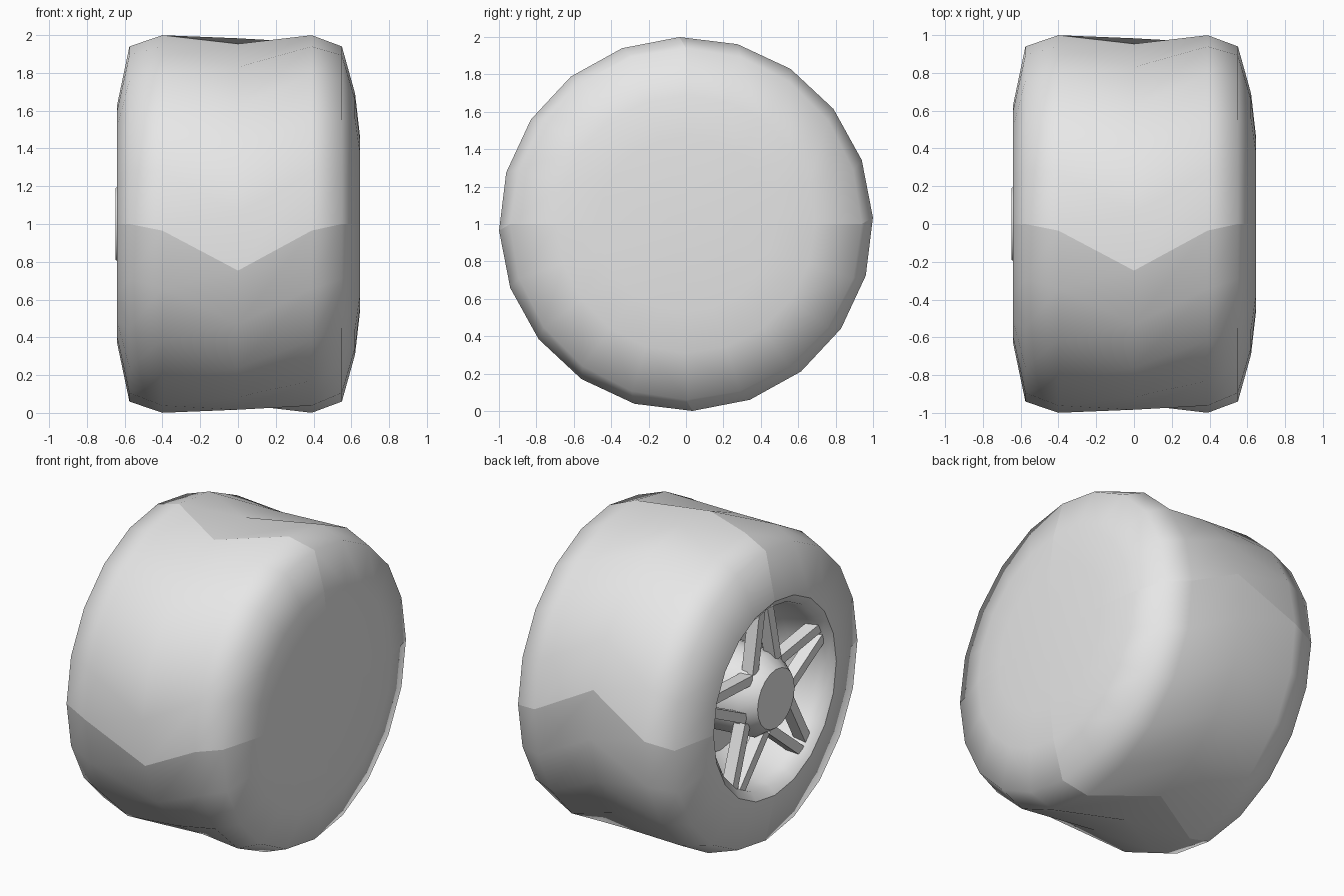
import bpy, bmesh
from math import radians, sin, cos, pi
from mathutils import Vector

cube = bpy.data.objects.get("Cube")
if cube:
    bpy.data.objects.remove(cube, do_unlink=True)

GREY = (0.8, 0.8, 0.8, 1.0)
grey = bpy.data.materials.new("plain_grey")
grey.use_nodes = True
grey.diffuse_color = GREY
bsdf = next(n for n in grey.node_tree.nodes if n.type == 'BSDF_PRINCIPLED')
bsdf.inputs["Base Color"].default_value = GREY


def polar(x, r, angle):
    """Point around the axle; angle 0 faces the front, 90 degrees is up."""
    return Vector((x, -r * cos(angle), 1 + r * sin(angle)))


def finish(name, bm, sharp=None):
    mesh = bpy.data.meshes.new(name)
    bm.to_mesh(mesh)
    bm.free()
    mesh.materials.append(grey)
    if sharp is not None:
        mesh.shade_smooth()
        mesh.set_sharp_from_angle(angle=radians(sharp))
    obj = bpy.data.objects.new(name, mesh)
    bpy.context.collection.objects.link(obj)
    return obj


def revolve(name, rings, steps, start=0.0, span=2 * pi, sharp=180):
    """Lathe (x, radius, twist in degrees) rings about the axle."""
    bm = bmesh.new()
    grid = [[bm.verts.new(polar(x, r, start + span * j / steps - radians(twist)))
             for j in range(steps + 1)] for x, r, twist in rings]
    for a, b in zip(grid, grid[1:]):
        for j in range(steps):
            bm.faces.new((a[j], b[j], b[j + 1], a[j + 1]))
    bmesh.ops.remove_doubles(bm, verts=bm.verts, dist=1e-4)
    return finish(name, bm, sharp)


# Tyre: four separate quarters, with the middle ring twisted round the axle
tyre_rings = [(-0.64, 0.63, 0), (-0.575, 0.94, 0), (-0.4, 1.0, 2),
              (0, 0.985, 14.5), (0.39, 1.0, 2), (0.55, 0.94, 0),
              (0.62, 0.69, 0), (0.645, 0.47, 0), (0.645, 0, 0)]
for q in range(4):
    revolve(f"tyre_quarter_{q + 1}", tyre_rings, 5, q * pi / 2, pi / 2)

# Rim bowl inside the open side
revolve("rim_bowl", [(-0.25, 0, 0), (-0.25, 0.44, 0), (-0.38, 0.53, 0),
                     (-0.54, 0.565, 0), (-0.60, 0.58, 0), (-0.64, 0.63, 0)],
        20, sharp=40)

# Hub with a flat cap and a conical side
revolve("hub", [(-0.648, 0, 0), (-0.648, 0.19, 0), (-0.55, 0.26, 0),
                (-0.25, 0.28, 0)], 20, sharp=35)


# Spokes: pairs of bars meeting near the rim, making a five-pointed star
def bar(name, start, end, width, depth):
    along = (end - start).normalized()
    side = along.cross(Vector((1, 0, 0))) * width / 2
    bm = bmesh.new()
    face = bm.faces.new([bm.verts.new(p) for p in
                         (start - side, end - side, end + side, start + side)])
    new = bmesh.ops.extrude_face_region(bm, geom=[face])["geom"]
    bmesh.ops.translate(bm, vec=(depth, 0, 0),
                        verts=[v for v in new if isinstance(v, bmesh.types.BMVert)])
    bmesh.ops.recalc_face_normals(bm, faces=bm.faces)
    return finish(name, bm)


for k in range(5):
    centre = radians(93 + 72 * k)
    for label, s in (("a", 1), ("b", -1)):
        bar(f"spoke_{k + 1}{label}",
            polar(-0.59, 0.23, centre + s * radians(31)),
            polar(-0.60, 0.585, centre + s * radians(4)), 0.06, 0.08)
